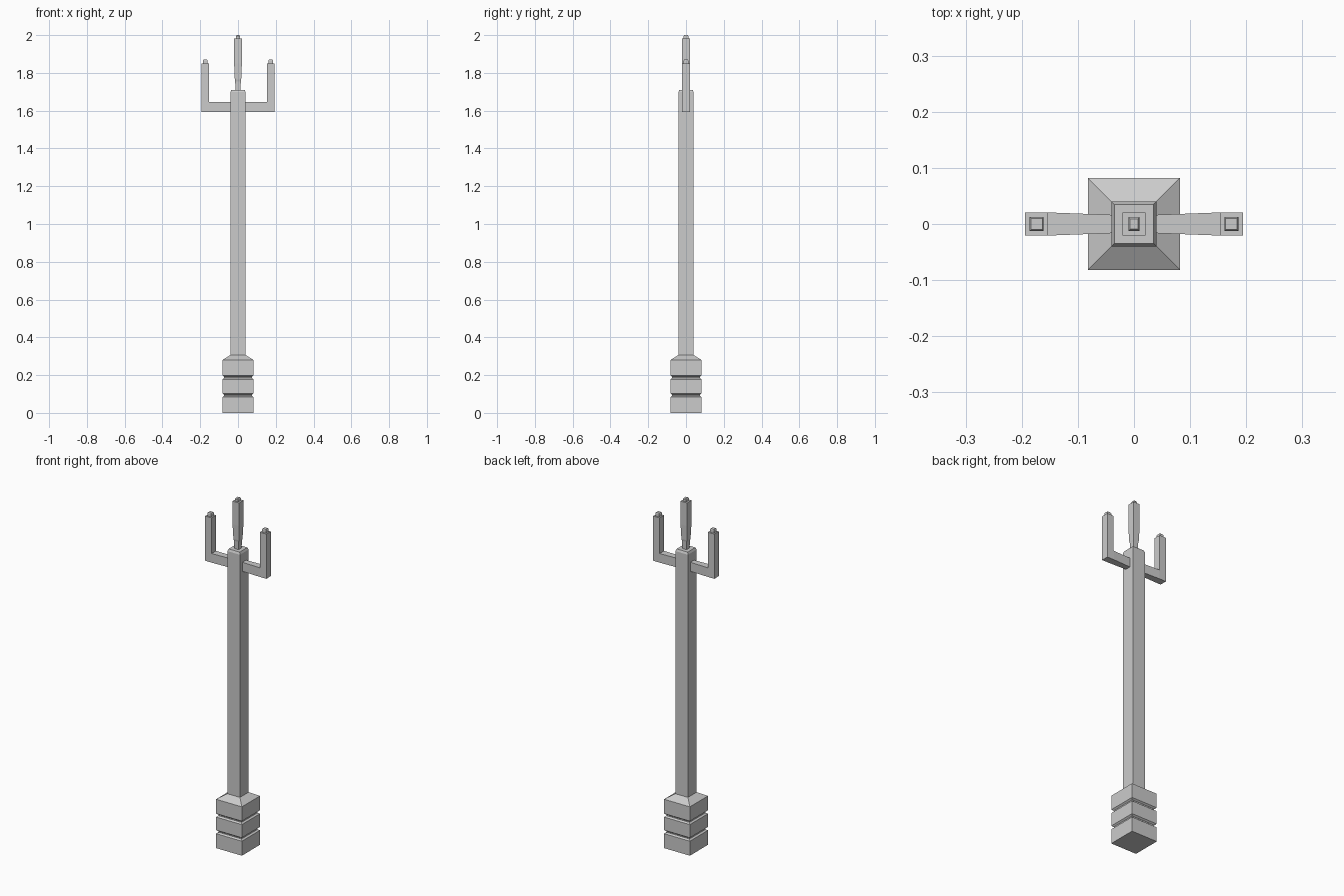
import bpy, bmesh

if "Cube" in bpy.data.objects:
    bpy.data.objects.remove(bpy.data.objects["Cube"])


def loft(name, rings):
    """Loft four-sided rings, each given as ((x, z) inner, (x, z) outer, half depth)."""
    bm = bmesh.new()
    loops = []
    for (x1, z1), (x2, z2), d in rings:
        loops.append([bm.verts.new(c) for c in
                      ((x1, -d, z1), (x2, -d, z2), (x2, d, z2), (x1, d, z1))])
    for a, b in zip(loops, loops[1:]):
        for i in range(4):
            j = (i + 1) % 4
            bm.faces.new((a[i], a[j], b[j], b[i]))
    bm.faces.new(loops[0][::-1])
    bm.faces.new(loops[-1])
    bmesh.ops.recalc_face_normals(bm, faces=bm.faces)
    mesh = bpy.data.meshes.new(name)
    bm.to_mesh(mesh)
    bm.free()
    obj = bpy.data.objects.new(name, mesh)
    bpy.context.collection.objects.link(obj)
    return obj


def ring(z, hx, hy=None, cx=0.0):
    return ((cx - hx, z), (cx + hx, z), hx if hy is None else hy)


# Grooved base and square post
W, G, P = 0.082, 0.073, 0.04
rings = [ring(0, W)]
for z in (0.083, 0.178):
    rings += [ring(z, W), ring(z + 0.007, G), ring(z + 0.013, G), ring(z + 0.02, W)]
rings += [ring(0.28, W), ring(0.307, P), ring(1.698, P), ring(1.71, 0.035)]
loft("base_and_post", rings)

# Centre prong with small tip
loft("centre_prong", [
    ring(1.70, 0.013), ring(1.755, 0.015), ring(1.765, 0.017), ring(1.85, 0.0205),
    ring(1.982, 0.0205), ring(1.982, 0.01, 0.0125),
    ring(1.995, 0.01, 0.0125), ring(2.0, 0.007, 0.009)])

# Side arm: bar, mitred elbow, upright and tip, mirrored to the other side
B, T, C = 1.594, 1.646, 0.1735
arm = loft("side_arm", [
    ((0.03, T), (0.03, B), 0.016),
    ((0.15, T), (0.15, B), 0.0205),
    ((0.153, T), (0.194, B), 0.0205),
    ring(1.85, 0.0205, cx=C), ring(1.85, 0.0125, cx=C),
    ring(1.865, 0.0125, cx=C), ring(1.87, 0.01, cx=C)])
arm.modifiers.new("mirror", 'MIRROR').use_axis = (True, False, False)
